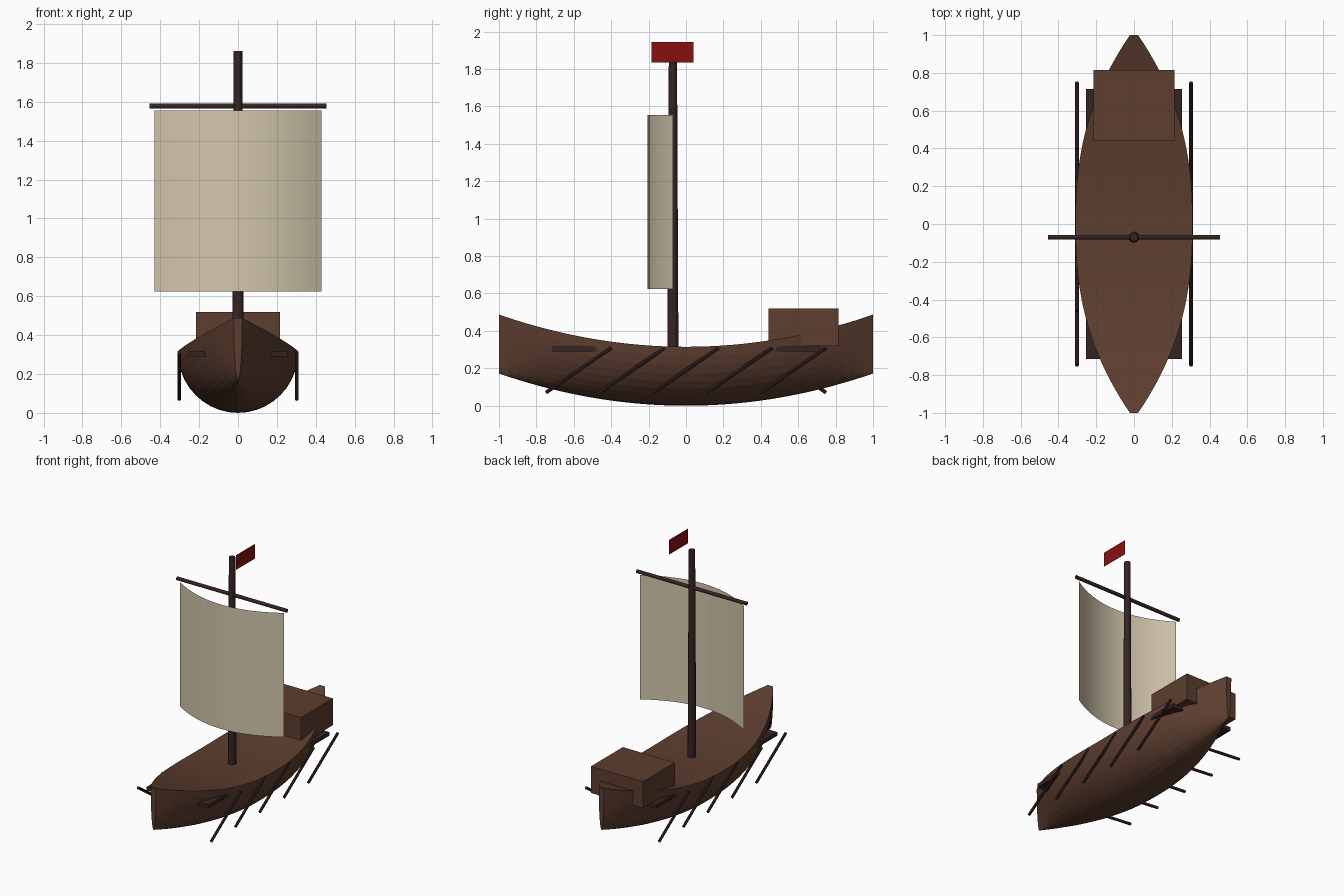
import bpy, bmesh, math
from mathutils import Vector

if "Cube" in bpy.data.objects:
    bpy.data.objects.remove(bpy.data.objects["Cube"])


def mat(name, c):
    m = bpy.data.materials.new(name)
    m.diffuse_color = (*c, 1)
    m.use_nodes = True
    m.node_tree.nodes["Principled BSDF"].inputs["Base Color"].default_value = m.diffuse_color
    return m


WOOD = mat("hull brown", (0.11, 0.048, 0.029))
DARK = mat("dark wood", (0.037, 0.017, 0.017))
CLOTH = mat("sail cream", (0.66, 0.58, 0.42))
RED = mat("flag red", (0.25, 0.005, 0.005))


def finish(name, bm, m):
    me = bpy.data.meshes.new(name)
    bm.normal_update()
    bm.to_mesh(me)
    bm.free()
    me.materials.append(m)
    ob = bpy.data.objects.new(name, me)
    bpy.context.collection.objects.link(ob)
    return ob


def box(name, lo, hi, m):
    bm = bmesh.new()
    bmesh.ops.create_cube(bm, size=1)
    lo, hi = Vector(lo), Vector(hi)
    for v in bm.verts:
        v.co = (lo + hi) / 2 + v.co * (hi - lo)
    return finish(name, bm, m)


def rod(name, a, b, r1, r2, m, sides=12):
    a, b = Vector(a), Vector(b)
    bm = bmesh.new()
    bmesh.ops.create_cone(bm, cap_ends=True, segments=sides, radius1=r1,
                          radius2=r2, depth=(b - a).length)
    rot = (b - a).to_track_quat('Z', 'Y')
    for v in bm.verts:
        v.co = (a + b) / 2 + rot @ v.co
    return finish(name, bm, m)


# Hull: half-ellipse sections lofted along y, bent up at both ends
bm = bmesh.new()
N, S = 40, 20
rings = []
for i in range(N + 1):
    y = -1 + 2 * i / N
    w = 0.022 + 0.288 * (1 - abs(y) ** 2.37)
    lift = 0.172 * y * y
    rings.append([bm.verts.new((-w * math.cos(math.pi * j / S), y,
                                lift + 0.315 * (1 - math.sin(math.pi * j / S))))
                  for j in range(S + 1)])
for a, b in zip(rings, rings[1:]):
    for j in range(S):
        bm.faces.new((a[j], a[j + 1], b[j + 1], b[j]))
    bm.faces.new((a[S], a[0], b[0], b[S]))      # deck strip
bm.faces.new(rings[0])
bm.faces.new(rings[-1][::-1])
bmesh.ops.recalc_face_normals(bm, faces=bm.faces)
finish("hull", bm, WOOD)

# Stern cabin
box("cabin", (-0.215, 0.44, 0.32), (0.215, 0.815, 0.52), WOOD)

# Cross planks poking through the hull near both ends
box("front_plank", (-0.255, -0.715, 0.29), (0.255, -0.46, 0.317), DARK)
box("back_plank", (-0.255, 0.46, 0.29), (0.255, 0.715, 0.317), DARK)

# Mast and yard
rod("mast", (0, -0.07, 0.2), (0, -0.07, 1.86), 0.03, 0.022, DARK)
rod("yard", (-0.455, -0.07, 1.578), (0.455, -0.07, 1.578), 0.013, 0.013, DARK)

# Sail: single sheet bulging forward
bm = bmesh.new()
cols = []
for i in range(17):
    t = -1 + i / 8
    y = -0.07 - 0.135 * (1 - t * t)
    cols.append([bm.verts.new((0.43 * t, y, z)) for z in (0.625, 1.555)])
for a, b in zip(cols, cols[1:]):
    bm.faces.new((a[0], b[0], b[1], a[1]))
sail = finish("sail", bm, CLOTH)
for p in sail.data.polygons:
    p.use_smooth = True

# Flag: thin sheet beside the mast top
bm = bmesh.new()
bm.faces.new([bm.verts.new((0.112, y, z)) for y, z in
              ((-0.185, 1.835), (0.04, 1.835), (0.04, 1.945), (-0.185, 1.945))])
finish("flag", bm, RED)

# Oars: five a side, the left bank turned half round from the right
for s, side in ((1, "right"), (-1, "left")):
    for k in range(5):
        y = 0.287 * (k - 2)
        rod(f"{side}_oar_{k + 1}", (s * 0.302, s * (y - 0.175), 0.07),
            (s * 0.302, s * (y + 0.175), 0.31), 0.01, 0.01, DARK, 8)
